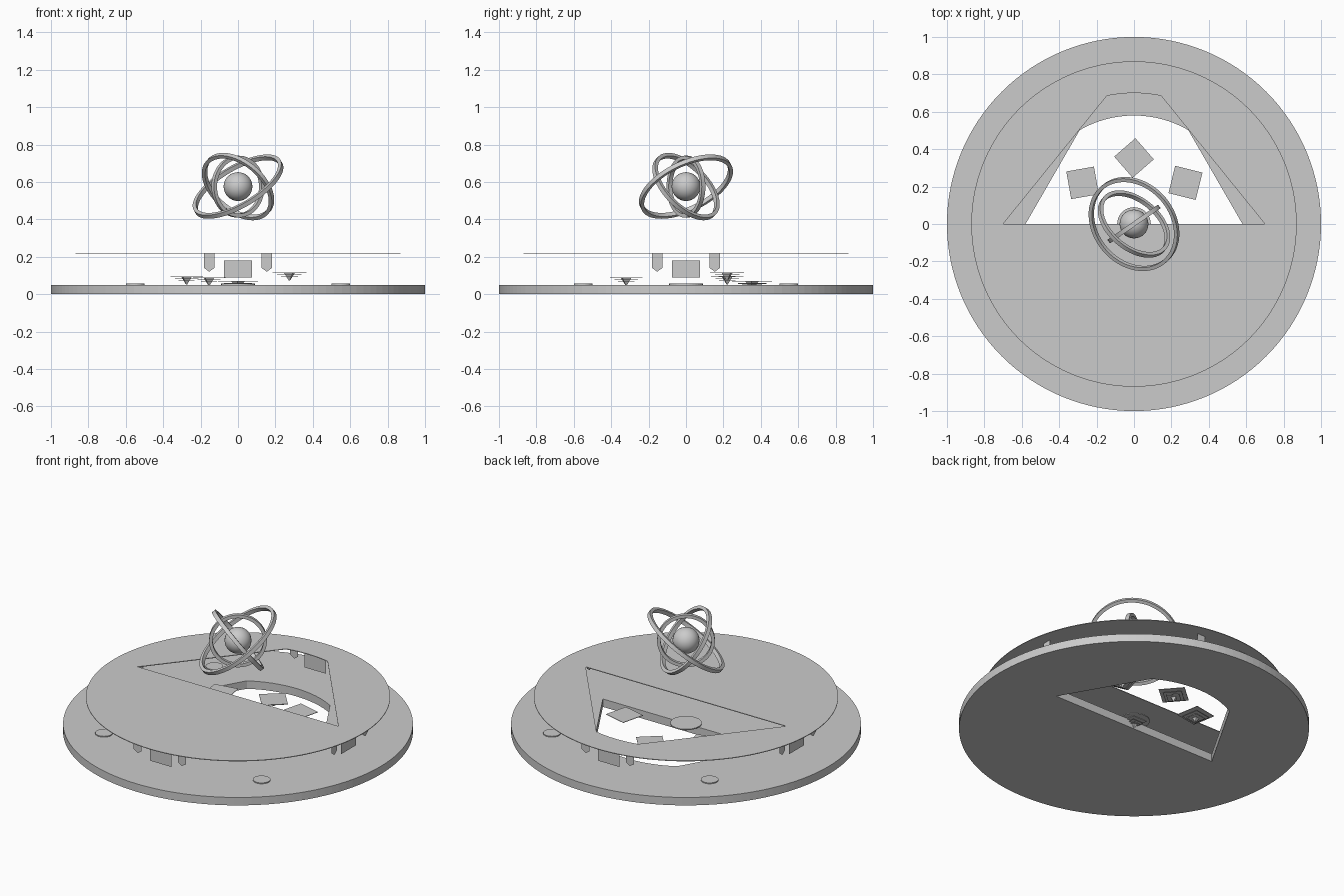
import bpy, bmesh
from math import sin, cos, pi, radians
from mathutils import Vector, Matrix

cube = bpy.data.objects.get("Cube")
if cube:
    bpy.data.objects.remove(cube, do_unlink=True)

grey = bpy.data.materials.new("plain grey")
grey.use_nodes = True
grey.diffuse_color = (0.6, 0.6, 0.6, 1)
grey.node_tree.nodes["Principled BSDF"].inputs["Base Color"].default_value = (0.6, 0.6, 0.6, 1)


def finish(name, bm, matrix=Matrix(), smooth=False):
    """Turn a bmesh into a named object."""
    mesh = bpy.data.meshes.new(name)
    bm.to_mesh(mesh)
    bm.free()
    mesh.materials.append(grey)
    obj = bpy.data.objects.new(name, mesh)
    bpy.context.collection.objects.link(obj)
    obj.matrix_world = matrix
    if smooth:
        bpy.ops.object.select_all(action='DESELECT')
        obj.select_set(True)
        bpy.context.view_layer.objects.active = obj
        bpy.ops.object.shade_smooth_by_angle(angle=radians(35))
    return obj


def arc(radius, start, end, steps):
    angles = [radians(start + (end - start) * i / steps) for i in range(steps + 1)]
    return [(radius * cos(a), radius * sin(a)) for a in angles]


def plate_with_hole(name, outline, hole, z, height):
    """Flat plate with a cut-out, raised from z by height."""
    bm = bmesh.new()
    edges = []
    for loop in (outline, hole):
        verts = [bm.verts.new((x, y, z)) for x, y in loop]
        edges += [bm.edges.new((v, verts[i - 1])) for i, v in enumerate(verts)]
    bmesh.ops.triangle_fill(bm, edges=edges, use_beauty=True)
    top = bmesh.ops.extrude_face_region(bm, geom=bm.faces[:])["geom"]
    bmesh.ops.translate(bm, vec=(0, 0, height),
                        verts=[g for g in top if isinstance(g, bmesh.types.BMVert)])
    bmesh.ops.recalc_face_normals(bm, faces=bm.faces)
    finish(name, bm)


def flat(name, points, matrix):
    """Single upright sheet in the xz plane."""
    bm = bmesh.new()
    bm.faces.new([bm.verts.new((x, 0, z)) for x, z in points])
    finish(name, bm, matrix)


def rect(half, low, high):
    return [(-half, low), (half, low), (half, high), (-half, high)]


# Base and upper deck, each with an opening behind the centre line
def opening(radius, start):
    return [(radius, 0)] + arc(radius, start, 180 - start, 16) + [(-radius, 0)]


plate_with_hole("base_disc", arc(1, 0, 360, 128)[:-1], opening(0.58, 60), 0, 0.05)
plate_with_hole("upper_deck", arc(0.87, 0, 360, 128)[:-1], opening(0.7, 78), 0.217, 0.004)


# Thin round pads on the base
def pad(name, x, y, radius):
    bm = bmesh.new()
    bmesh.ops.create_cone(bm, cap_ends=True, segments=32, radius1=radius,
                          radius2=radius, depth=0.006)
    finish(name, bm, Matrix.Translation((x, y, 0.053)))


pad("centre_pad", 0, 0, 0.09)
for sx in (-1, 1):
    for sy in (-1, 1):
        pad("corner_pad", 0.55 * sx, 0.55 * sy, 0.05)

# Screens and pointed banners hanging round the deck
for quarter in range(4):
    turn = Matrix.Rotation(quarter * pi / 2, 4, 'Z')
    flat("screen_frame", rect(0.075, 0.09, 0.18), turn @ Matrix.Translation((0, -0.77, 0)))
    flat("screen", rect(0.062, 0.1, 0.17), turn @ Matrix.Translation((0, -0.773, 0)))
    for side in (-1, 1):
        flat("banner", [(-0.028, 0.217), (-0.028, 0.14), (0, 0.12), (0.028, 0.14), (0.028, 0.217)],
             turn @ Matrix.Translation((0.154 * side, -0.78, 0)))


# Floating platforms: shrinking square layers over an inverted pyramid
def platform(x, y, top, angle, size=0.15):
    bm = bmesh.new()
    for scale, drop in ((1, 0.002), (0.72, 0.013), (0.5, 0.021)):
        bmesh.ops.create_cube(bm, size=1, matrix=Matrix.Translation((0, 0, -drop)) @
                              Matrix.Diagonal((size * scale, size * scale, 0.003, 1)))
    bmesh.ops.create_cone(bm, cap_ends=True, segments=4, radius1=0.004, radius2=0.035,
                          depth=0.042, matrix=Matrix.Translation((0, 0, -0.023)) @
                          Matrix.Rotation(pi / 4, 4, 'Z'))
    finish("floating_platform", bm,
           Matrix.Translation((x, y, top)) @ Matrix.Rotation(radians(angle), 4, 'Z'))


platform(-0.275, 0.22, 0.096, 10)
platform(0, 0.353, 0.07, 41)
platform(0.275, 0.22, 0.117, -14)
platform(-0.155, -0.32, 0.09, 10)
platform(0, 0, 0.049, 0, 0.1)

# Core sphere with three tilted rings
centre = Matrix.Translation((0, 0, 0.575))
bm = bmesh.new()
bmesh.ops.create_uvsphere(bm, u_segments=32, v_segments=16, radius=0.077)
finish("core_sphere", bm, centre, True)


def ring(name, radius, normal):
    bm = bmesh.new()
    inner, h = radius - 0.02, 0.012
    verts = [bm.verts.new((r, 0, z)) for r, z in
             ((inner, -h), (radius, -h), (radius, h), (inner, h))]
    edges = [bm.edges.new((verts[i - 1], verts[i])) for i in range(4)]
    bmesh.ops.spin(bm, geom=verts + edges, cent=(0, 0, 0), axis=(0, 0, 1),
                   angle=2 * pi, steps=64, use_merge=True)
    bmesh.ops.remove_doubles(bm, verts=bm.verts, dist=0.0001)
    bmesh.ops.recalc_face_normals(bm, faces=bm.faces)
    tilt = Vector(normal).to_track_quat('Z', 'Y').to_matrix().to_4x4()
    finish(name, bm, centre @ tilt, True)


ring("outer_ring", 0.268, (-0.465, -0.387, 0.794))
ring("middle_ring", 0.218, (0.51, 0.61, 0.61))
ring("inner_ring", 0.165, (-0.57, 0.82, 0))
